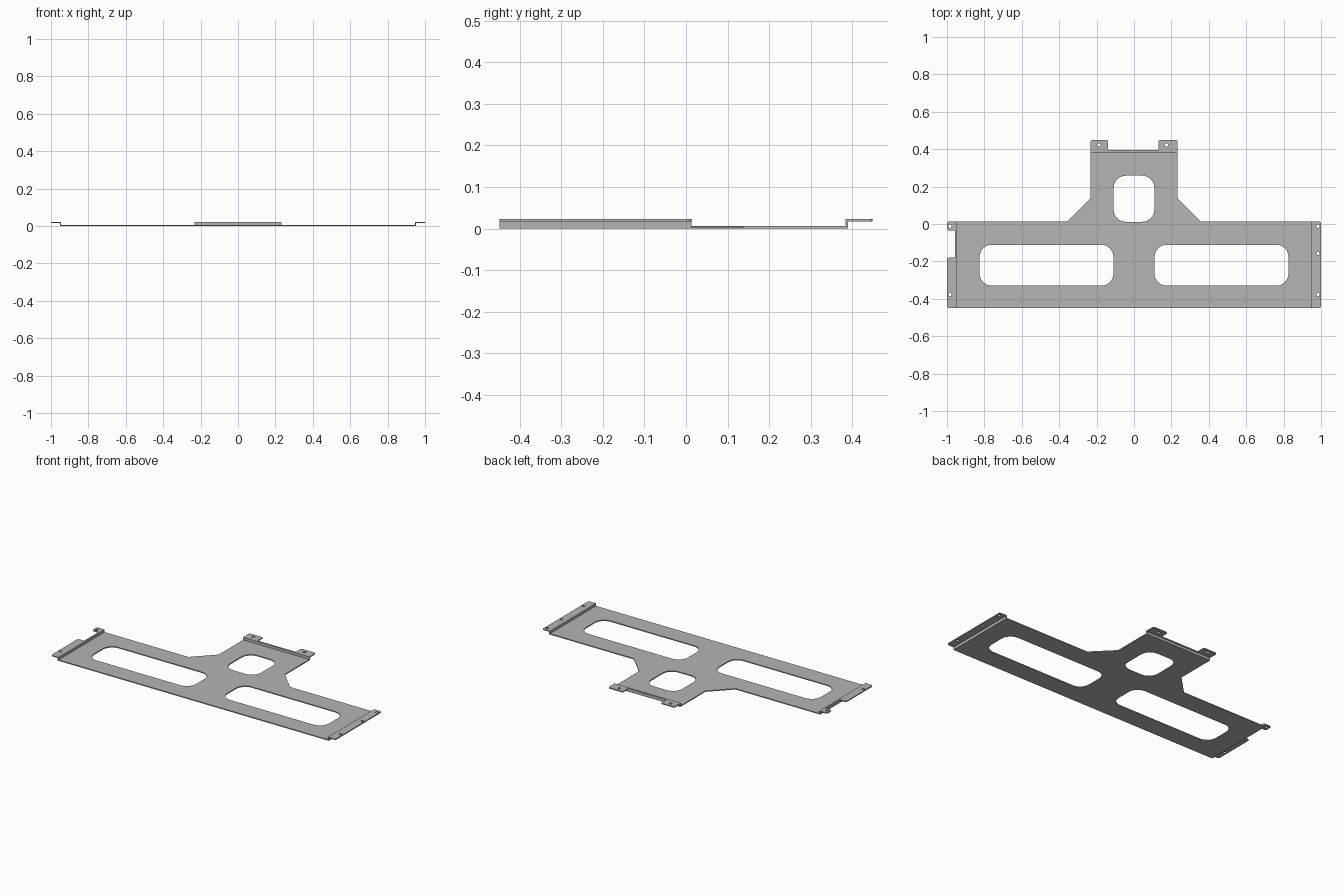
import bpy, bmesh, math
from mathutils import Vector

cube = bpy.data.objects.get("Cube")
if cube:
    bpy.data.objects.remove(cube, do_unlink=True)

THICK = 0.0065     # sheet thickness
TOP = 0.023        # top of the raised flanges
FRONT, SHOULDER, BACK = -0.449, 0.013, 0.449
SIDE = 0.953       # half width of the flat panel
NECK = 0.233       # half width of the rear neck
REAR = 0.39        # rear face of the neck

steel = bpy.data.materials.new("grey_steel")
steel.use_nodes = True
colour = (0.46, 0.46, 0.46, 1)
steel.diffuse_color = colour
steel.node_tree.nodes["Principled BSDF"].inputs["Base Color"].default_value = colour


def outline(points, radius=0.0, steps=6):
    """Close a path of (x, y) corners; corners marked (x, y, r) are rounded."""
    result = []
    for i, corner in enumerate(points):
        p = Vector(corner[:2])
        r = corner[2] if len(corner) > 2 else radius
        if not r:
            result.append(p)
            continue
        u = (Vector(points[i - 1][:2]) - p).normalized()
        v = (Vector(points[(i + 1) % len(points)][:2]) - p).normalized()
        centre = p + (u + v) * r
        for k in range(steps + 1):
            a = math.pi / 2 * k / steps
            result.append(centre - (v * math.cos(a) + u * math.sin(a)) * r)
    return result


def box(x0, x1, y0, y1, radius=0.0):
    return outline([(x0, y0), (x1, y0), (x1, y1), (x0, y1)], radius)


def circle(x, y, r=0.009, sides=16):
    return [Vector((x + r * math.cos(math.tau * k / sides),
                    y + r * math.sin(math.tau * k / sides))) for k in range(sides)]


def sheet(name, loops, z0, z1):
    """Fill the first loop, leave the others open, and give it thickness."""
    bm = bmesh.new()
    edges = []
    for loop in loops:
        verts = [bm.verts.new((p.x, p.y, z0)) for p in loop]
        edges += [bm.edges.new((verts[i - 1], verts[i])) for i in range(len(verts))]
    bmesh.ops.triangle_fill(bm, edges=edges, use_beauty=True, normal=(0, 0, 1))
    grown = bmesh.ops.extrude_face_region(bm, geom=bm.faces[:], use_keep_orig=True)
    top = [g for g in grown["geom"] if isinstance(g, bmesh.types.BMVert)]
    bmesh.ops.translate(bm, verts=top, vec=(0, 0, z1 - z0))
    bmesh.ops.recalc_face_normals(bm, faces=bm.faces[:])
    mesh = bpy.data.meshes.new(name)
    bm.to_mesh(mesh)
    bm.free()
    mesh.materials.append(steel)
    obj = bpy.data.objects.new(name, mesh)
    bpy.context.collection.objects.link(obj)
    return obj


# Flat panel with the tapered neck and three rounded windows
half = [(SIDE, FRONT), (SIDE, SHOULDER), (0.357, SHOULDER), (NECK, 0.138), (NECK, REAR)]
panel = half + [(-x, y) for x, y in reversed(half)]
sheet("main_panel", [
    outline(panel),
    box(-0.826, -0.11, -0.33, -0.111, 0.065),
    box(0.11, 0.826, -0.33, -0.111, 0.065),
    box(-0.109, 0.109, 0.012, 0.258, 0.065),
], 0, THICK)

# Upright folds between the panel and the raised flanges
for name, s in (("left_fold", 1), ("right_fold", -1)):
    xs = sorted((s * (SIDE - THICK), s * SIDE))
    sheet(name, [box(*xs, FRONT, SHOULDER)], THICK, TOP - THICK)
sheet("rear_fold", [box(-NECK, NECK, REAR - THICK, REAR)], THICK, TOP - THICK)

# Left flange, full length with three screw holes
inner = SIDE - THICK
sheet("left_flange", [
    outline([(inner, FRONT), (1, FRONT, 0.01), (1, SHOULDER, 0.01), (inner, SHOULDER)]),
    *[circle(0.984, y) for y in (-0.012, -0.157, -0.376)],
], TOP - THICK, TOP)

# Right flange, notched between its two screw holes
sheet("right_flange", [
    outline([(-inner, FRONT), (-inner, SHOULDER), (-1, SHOULDER, 0.01), (-1, -0.034, 0.01),
             (-SIDE - 0.003, -0.034), (-SIDE - 0.003, -0.18), (-1, -0.18, 0.01),
             (-1, FRONT, 0.01)]),
    *[circle(-0.984, y) for y in (-0.012, -0.376)],
], TOP - THICK, TOP)

# Rear flange: narrow lip with a tab at each end
lip = REAR + 0.005
sheet("rear_flange", [
    outline([(-NECK, REAR - THICK), (NECK, REAR - THICK), (NECK, BACK, 0.01),
             (0.13, BACK, 0.01), (0.13, lip), (-0.138, lip),
             (-0.138, BACK, 0.01), (-NECK, BACK, 0.01)]),
    circle(-0.188, 0.422), circle(0.173, 0.422),
], TOP - THICK, TOP)
